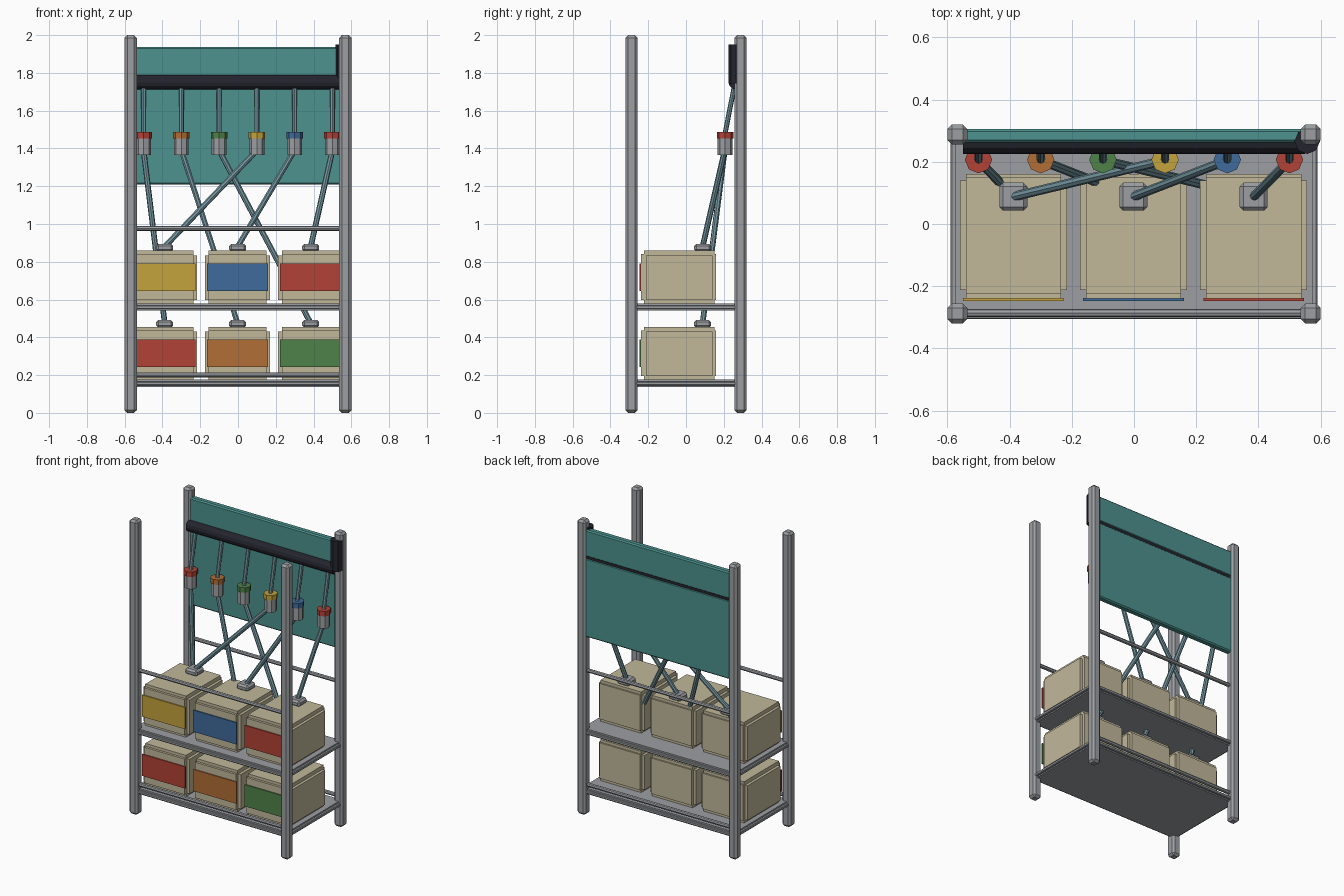
import bpy, bmesh, math
from mathutils import Vector

if "Cube" in bpy.data.objects:
    bpy.data.objects.remove(bpy.data.objects["Cube"])


def material(name, r, g, b):
    linear = [((c / 255 + 0.055) / 1.055) ** 2.4 for c in (r, g, b)] + [1]
    m = bpy.data.materials.new(name)
    m.use_nodes = True
    m.diffuse_color = linear
    m.node_tree.nodes["Principled BSDF"].inputs["Base Color"].default_value = linear
    return m


steel = material("steel grey", 156, 159, 163)
teal = material("teal", 76, 146, 142)
black = material("black", 36, 36, 46)
beige = material("beige", 193, 184, 154)
pipe = material("blue grey", 116, 150, 160)
red = material("red", 178, 66, 54)
orange = material("orange", 177, 110, 54)
green = material("green", 80, 130, 74)
yellow = material("yellow", 196, 163, 60)
blue = material("blue", 62, 107, 155)


def finish(name, bm, mat):
    mesh = bpy.data.meshes.new(name)
    bm.normal_update()
    bm.to_mesh(mesh)
    bm.free()
    mesh.materials.append(mat)
    ob = bpy.data.objects.new(name, mesh)
    bpy.context.collection.objects.link(ob)
    return ob


def box(name, low, high, mat, bevel=0.0):
    bm = bmesh.new()
    bmesh.ops.create_cube(bm, size=1)
    low, high = Vector(low), Vector(high)
    bmesh.ops.scale(bm, vec=high - low, verts=bm.verts)
    bmesh.ops.translate(bm, vec=(low + high) / 2, verts=bm.verts)
    if bevel:
        bmesh.ops.bevel(bm, geom=bm.edges[:], offset=bevel, segments=1, affect='EDGES')
    return finish(name, bm, mat)


def rod(name, start, end, radius, mat, sides=8):
    bm = bmesh.new()
    start, end = Vector(start), Vector(end)
    axis = end - start
    bmesh.ops.create_cone(bm, cap_ends=True, segments=sides, radius1=radius,
                          radius2=radius, depth=axis.length)
    turn = axis.to_track_quat('Z', 'Y').to_matrix()
    bmesh.ops.rotate(bm, matrix=turn, verts=bm.verts)
    bmesh.ops.translate(bm, vec=(start + end) / 2, verts=bm.verts)
    return finish(name, bm, mat)


# Corner posts
PX, PY, HALF = 0.568, 0.288, 0.032
for sx in (-1, 1):
    for sy in (-1, 1):
        x, y = sx * PX, sy * PY
        box("post", (x - HALF, y - HALF, 0), (x + HALF, y + HALF, 2), steel, 0.014)

# Shelves with a stepped rim
for z in (0.138, 0.541):
    box("shelf", (-0.575, -0.29, z), (0.575, 0.29, z + 0.038), steel)
    box("shelf_rim", (-0.59, -0.306, z + 0.008), (0.59, 0.306, z + 0.028), steel, 0.004)

# Front and back rails
for z in (0.201, 0.977):
    for sy in (-1, 1):
        rod("rail", (-PX, sy * 0.286, z), (PX, sy * 0.286, z), 0.013, steel)

# Storage bins: crossed blocks, coloured front plate and a hose socket on top
BIN_X = (-0.388, -0.002, 0.385)
for base, colours in ((0.175, (red, orange, green)), (0.578, (yellow, blue, red))):
    for x, colour in zip(BIN_X, colours):
        box("bin_core", (x - 0.153, -0.223, base), (x + 0.153, 0.15, base + 0.281), beige)
        box("bin_length", (x - 0.153, -0.239, base + 0.02),
            (x + 0.153, 0.16, base + 0.262), beige)
        box("bin_width", (x - 0.172, -0.213, base + 0.02),
            (x + 0.172, 0.14, base + 0.255), beige)
        box("bin_front_plate", (x - 0.162, -0.247, base + 0.067),
            (x + 0.162, -0.238, base + 0.214), colour)
        box("bin_socket", (x - 0.045, 0.043, base + 0.275),
            (x + 0.045, 0.133, base + 0.317), steel, 0.012)

# Back panel in two pieces with a dark roller between them
box("upper_panel", (-0.55, 0.262, 1.756), (0.55, 0.306, 1.938), teal, 0.008)
box("lower_panel", (-0.55, 0.262, 1.21), (0.55, 0.306, 1.746), teal, 0.008)
box("panel_seam", (-0.545, 0.265, 1.73), (0.545, 0.302, 1.77), black)
rod("roller", (-0.55, 0.263, 1.75), (0.55, 0.263, 1.75), 0.038, black, 12)
rod("roller_housing", (0.557, 0.266, 1.745), (0.557, 0.266, 1.95), 0.041, black, 8)

# Hoses: feed pipe, coloured collar, nozzle, and a run down to one bin
UPPER, LOWER = 0.88, 0.475
hoses = ((-0.5, red, 0, LOWER), (-0.3, orange, 1, LOWER), (-0.1, green, 2, LOWER),
         (0.1, yellow, 0, UPPER), (0.3, blue, 1, UPPER), (0.5, red, 2, UPPER))
for x, colour, target, z in hoses:
    rod("feed_pipe", (x, 0.203, 1.46), (x, 0.258, 1.74), 0.013, pipe)
    rod("collar", (x, 0.207, 1.452), (x, 0.207, 1.486), 0.044, colour)
    rod("nozzle", (x, 0.207, 1.366), (x, 0.207, 1.455), 0.039, steel)
    rod("hose", (x, 0.205, 1.39), (BIN_X[target], 0.088, z), 0.015, pipe)
